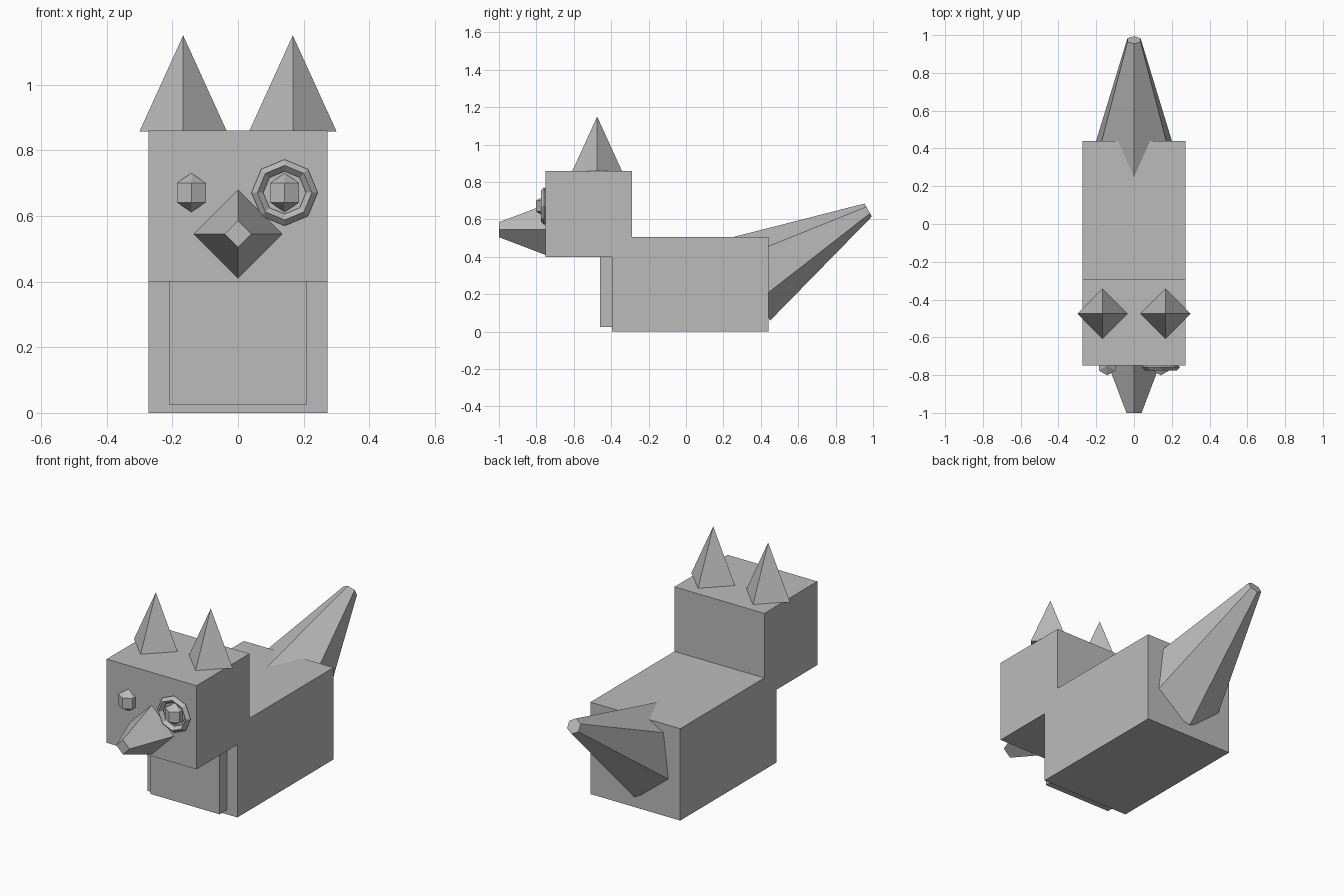
import bpy
from math import radians
from mathutils import Matrix, Vector

cube = bpy.data.objects.get("Cube")
if cube:
    bpy.data.objects.remove(cube, do_unlink=True)

grey = bpy.data.materials.new("plain grey")
grey.use_nodes = True
colour = (0.5, 0.5, 0.5, 1)
grey.diffuse_color = colour
grey.node_tree.nodes["Principled BSDF"].inputs["Base Color"].default_value = colour


def finish(name):
    obj = bpy.context.object
    obj.name = name
    obj.data.name = name
    obj.data.materials.clear()
    obj.data.materials.append(grey)
    return obj


def box(name, low, high):
    low, high = Vector(low), Vector(high)
    bpy.ops.mesh.primitive_cube_add(size=1, location=(low + high) / 2)
    obj = finish(name)
    obj.data.transform(Matrix.Diagonal((*(high - low), 1)))
    return obj


def cone(name, sides, base, tip, r_base, r_tip):
    """Tapered prism from base to tip, with a corner in the vertical plane."""
    base, tip = Vector(base), Vector(tip)
    axis = tip - base
    bpy.ops.mesh.primitive_cone_add(
        vertices=sides, radius1=r_base, radius2=r_tip, depth=axis.length,
        location=(base + tip) / 2, rotation=axis.to_track_quat('Z', 'Y').to_euler())
    return finish(name)


# Blocky body, head and chest
box("body", (-0.273, -0.395, 0), (0.273, 0.44, 0.505))
box("head", (-0.273, -0.75, 0.4), (0.273, -0.29, 0.86))
box("chest_plate", (-0.21, -0.46, 0.025), (0.21, -0.38, 0.41))

# Ears and eyes on both sides
for side, s in (("left", 1), ("right", -1)):
    cone(side + "_ear", 4, (s * 0.167, -0.475, 0.858), (s * 0.167, -0.475, 1.15), 0.133, 0)
    bpy.ops.mesh.primitive_uv_sphere_add(
        segments=6, ring_count=3, radius=0.059, location=(s * 0.142, -0.75, 0.671))
    finish(side + "_eye")

# Ring around the left eye
bpy.ops.mesh.primitive_torus_add(
    major_segments=8, minor_segments=4, major_radius=0.083, minor_radius=0.018,
    location=(0.142, -0.758, 0.671), rotation=(radians(90), 0, 0))
finish("eye_ring")

# Beak and raised tail
cone("beak", 4, (0, -0.75, 0.545), (0, -1, 0.545), 0.135, 0.04)
cone("tail", 6, (0, 0.325, 0.276), (0, 0.974, 0.65), 0.25, 0.04)
